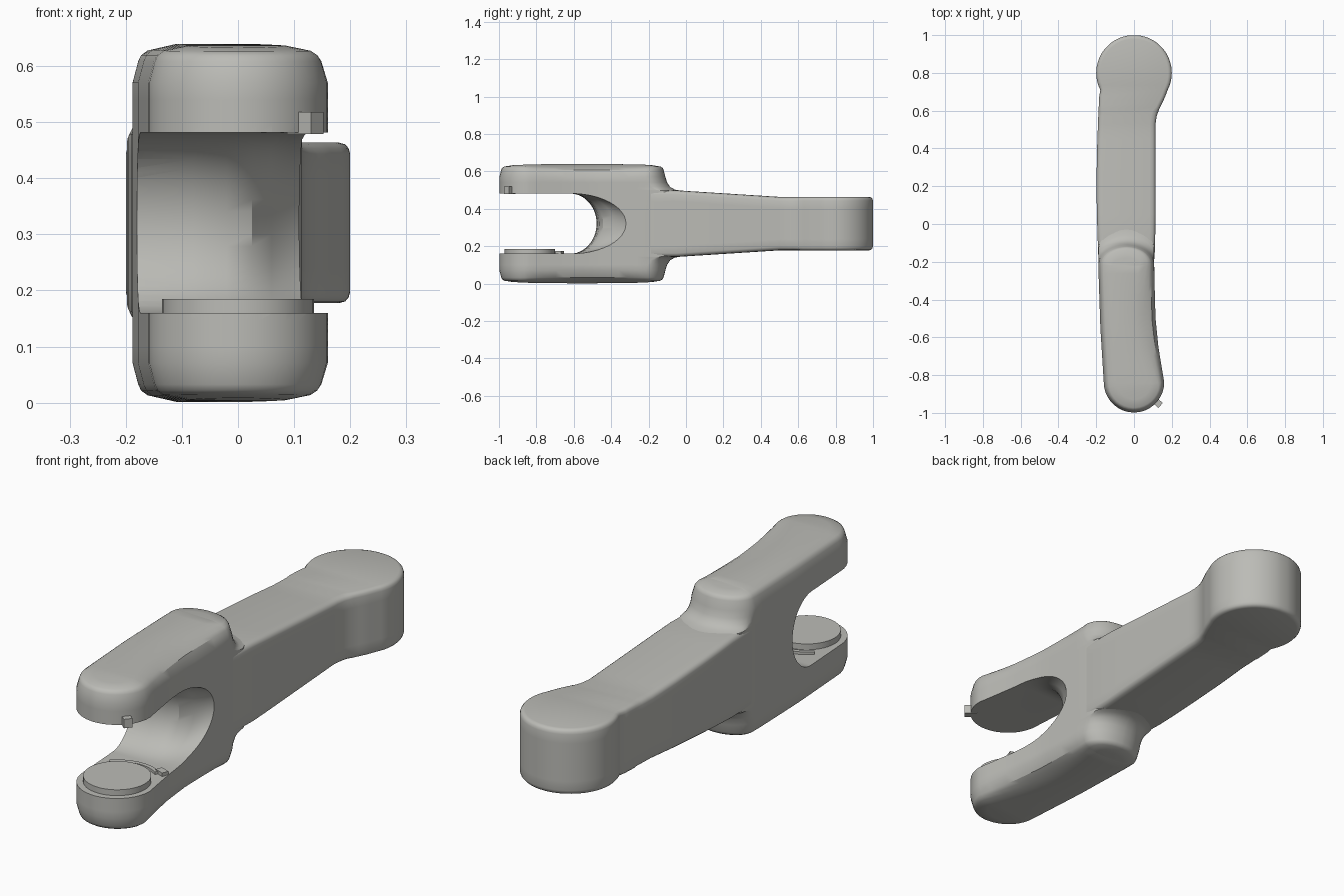
import bpy, bmesh, math

if "Cube" in bpy.data.objects:
    bpy.data.objects.remove(bpy.data.objects["Cube"])

ZC = 0.3205  # height of the mid plane
grey = bpy.data.materials.new("warm_grey")
grey.diffuse_color = (0.5, 0.5, 0.47, 1)
grey.use_nodes = True
grey.node_tree.nodes["Principled BSDF"].inputs["Base Color"].default_value = grey.diffuse_color


def interp(pts, t):
    for (a, va), (b, vb) in zip(pts, pts[1:]):
        if t <= b:
            return va + (vb - va) * max(0, (t - a) / (b - a))
    return pts[-1][1]


def make(name, bm):
    bmesh.ops.recalc_face_normals(bm, faces=bm.faces[:])
    me = bpy.data.meshes.new(name)
    bm.to_mesh(me)
    bm.free()
    me.materials.append(grey)
    ob = bpy.data.objects.new(name, me)
    bpy.context.collection.objects.link(ob)
    return ob


def smooth(ob, angle=32):
    bpy.ops.object.select_all(action='DESELECT')
    ob.select_set(True)
    bpy.context.view_layer.objects.active = ob
    bpy.ops.object.shade_smooth_by_angle(angle=math.radians(angle))


def stack(name, left, right, rings, place):
    """Close stacked rings of a plan outline; caps are strips between left and right."""
    loop = left + right[::-1]
    n, m = len(loop), len(left)
    normals = []
    for i in range(n):
        (ax, ay), (bx, by) = loop[i - 1], loop[(i + 1) % n]
        d = math.hypot(bx - ax, by - ay)
        normals.append(((by - ay) / d, -(bx - ax) / d))
    bm = bmesh.new()
    layers = [[bm.verts.new(place(p, nm, i >= m, r)) for i, (p, nm) in enumerate(zip(loop, normals))]
              for r in rings]
    for a, b in zip(layers, layers[1:]):
        for i in range(n):
            j = (i + 1) % n
            bm.faces.new((a[i], a[j], b[j], b[i]))
    for lay in (layers[0], layers[-1]):
        for i in range(m - 1):
            bm.faces.new((lay[i], lay[i + 1], lay[n - 2 - i], lay[n - 1 - i]))
    return make(name, bm)


def mirrored(rings):
    return [(-1,) + r for r in rings[::-1]] + [(1,) + r for r in rings]


# Fork: rounded plan outline, flared at its back to blend into the arm
left, right = [], []
for k in range(10):
    a = math.radians(90) * (k + 0.3) / 9.3
    left.append((-0.16 * math.sin(a), -0.838 - 0.16 * math.cos(a)))
    right.append((0.16 * math.sin(a), -0.838 - 0.16 * math.cos(a)))
lx = [(-0.838, -0.16), (-0.55, -0.178), (-0.25, -0.188)]
rx = [(-0.838, 0.16), (-0.78, 0.15), (-0.65, 0.129), (-0.5, 0.114), (-0.25, 0.107)]
for k in range(1, 13):
    y = -0.838 + k * 0.048
    left.append((interp(lx, y), y))
    right.append((interp(rx, y), y))
for k in range(10):
    a = math.radians(90) * (k + 0.3) / 9.6
    left.append((-0.04 - 0.148 * math.cos(a), -0.22 + 0.11 * math.sin(a)))
    right.append((-0.04 + 0.147 * math.cos(a), -0.22 + 0.11 * math.sin(a)))

# ring: distance from mid plane, inset, backward flare, bevel on the right, crown
fork_rings = mirrored([
    (0.1, 0, 0.09, 0, 0), (0.176, 0, 0.085, 0, 0), (0.182, 0, 0.05, 0, 0),
    (0.196, 0, 0.025, 0, 0), (0.22, 0, 0.009, 0, 0), (0.25, 0, 0, 0, 0),
    (0.288, 0.01, 0, 0.2, 0), (0.298, 0.015, 0, 0.55, 0.2),
    (0.305, 0.026, 0, 1, 0.5), (0.312, 0.07, 0, 0.8, 1)])


def place_fork(p, nm, is_right, r):
    s, d, inset, flare, bevel, crown = r
    x, y = p
    w = math.sin(math.pi * min(1, max(0, (y + 0.88) / 0.74))) if is_right else 0
    inset += 0.045 * bevel * w
    d += 0.007 * crown * (1 - ((y + 0.55) / 0.45) ** 2)
    yy = y + nm[1] * inset + (flare if y > -0.225 else 0)
    return (x + nm[0] * inset, yy, ZC + s * d)


fork = stack("fork", left, right, fork_rings, place_fork)

# Slot between the prongs, flaring open toward the right side
bm = bmesh.new()
prev, first = None, None
for x, off in [(-0.3, -0.01), (-0.18, 0), (-0.08, 0.005), (-0.02, 0.014), (0.025, 0.035),
               (0.06, 0.09), (0.09, 0.135), (0.12, 0.17), (0.3, 0.34)]:
    pts = [(-1.2, -1)]
    for k in range(25):
        a = math.radians(-90 + 7.5 * k)
        pts.append((-0.62 + (0.142 + off) * math.cos(a), math.sin(a)))
    pts.append((-1.2, 1))
    ring = [bm.verts.new((x, y, ZC + 0.161 * z)) for y, z in pts]
    if prev:
        for i in range(len(ring)):
            j = (i + 1) % len(ring)
            bm.faces.new((prev[i], prev[j], ring[j], ring[i]))
    first = first or ring
    prev = ring
bm.faces.new(first)
bm.faces.new(prev)
cutter = make("slot_cutter", bm)
cutter.hide_render = True
mod = fork.modifiers.new("slot", 'BOOLEAN')
mod.object = cutter
mod.operation = 'DIFFERENCE'
mod.solver = 'EXACT'
bpy.context.view_layer.objects.active = fork
bpy.ops.object.modifier_apply(modifier="slot")
bpy.data.objects.remove(cutter)
smooth(fork)

# Arm with round head
left, right = [], []
lx = [(-0.24, -0.184), (-0.15, -0.19), (0.1, -0.198), (0.35, -0.197), (0.55, -0.19), (0.7, -0.183)]
rx = [(-0.24, 0.103), (-0.15, 0.11), (0, 0.114), (0.53, 0.114), (0.57, 0.12),
      (0.61, 0.134), (0.65, 0.154), (0.7, 0.177)]
for y in (-0.24, -0.15, -0.05, 0.05, 0.15, 0.25, 0.35, 0.45, 0.5, 0.53, 0.55, 0.57,
          0.59, 0.61, 0.63, 0.65, 0.675):
    left.append((interp(lx, y), y))
    right.append((interp(rx, y), y))
for k in range(22):
    a = math.radians(117) * (1 - k / 22)
    left.append((-0.2 * math.sin(a), 0.8 + 0.2 * math.cos(a)))
    right.append((0.2 * math.sin(a), 0.8 + 0.2 * math.cos(a)))


def place_arm(p, nm, is_right, r):
    s, drop, inset = r
    x, y = p
    h = interp([(-0.05, 0.178), (0.5, 0.143), (1, 0.143)], y)
    if y < 0.6:
        inset *= 1.5
    return (x + nm[0] * inset, y + nm[1] * inset, ZC + s * (h - drop))


arm = stack("arm", left, right, mirrored([(0.06, 0), (0.02, 0), (0.01, 0.003),
                                          (0.003, 0.009), (0, 0.02)]), place_arm)
smooth(arm, 40)


def prism(name, pts, z0, z1):
    b = bmesh.new()
    lo = [b.verts.new((x, y, z0)) for x, y in pts]
    hi = [b.verts.new((x, y, z1)) for x, y in pts]
    b.faces.new(lo)
    b.faces.new(hi)
    for i in range(len(pts)):
        j = (i + 1) % len(pts)
        b.faces.new((lo[i], lo[j], hi[j], hi[i]))
    ob = make(name, b)
    smooth(ob)
    return ob


def arc(r, a0, a1, n):
    return [(r * math.cos(math.radians(a0 + (a1 - a0) * k / n)),
             -0.835 + r * math.sin(math.radians(a0 + (a1 - a0) * k / n))) for k in range(n + 1)]


def box(cx, cy, w, d, ang):
    c, s = math.cos(math.radians(ang)), math.sin(math.radians(ang))
    return [(cx + c * u * w / 2 - s * v * d / 2, cy + s * u * w / 2 + c * v * d / 2)
            for u, v in ((-1, -1), (1, -1), (1, 1), (-1, 1))]


# Bearing disc, retaining strip with its tab, and the stop peg on the upper prong
prism("bearing_disc", arc(0.135, 0, 360, 48)[:-1], 0.15, 0.185)
prism("retaining_strip", arc(0.162, 58, 135, 16) + arc(0.18, 135, 58, 16), 0.15, 0.171)
prism("strip_tab", box(0.105, -0.675, 0.045, 0.03, -20), 0.15, 0.175)
prism("stop_peg", box(0.12, -0.943, 0.055, 0.035, -40), 0.479, 0.518)
